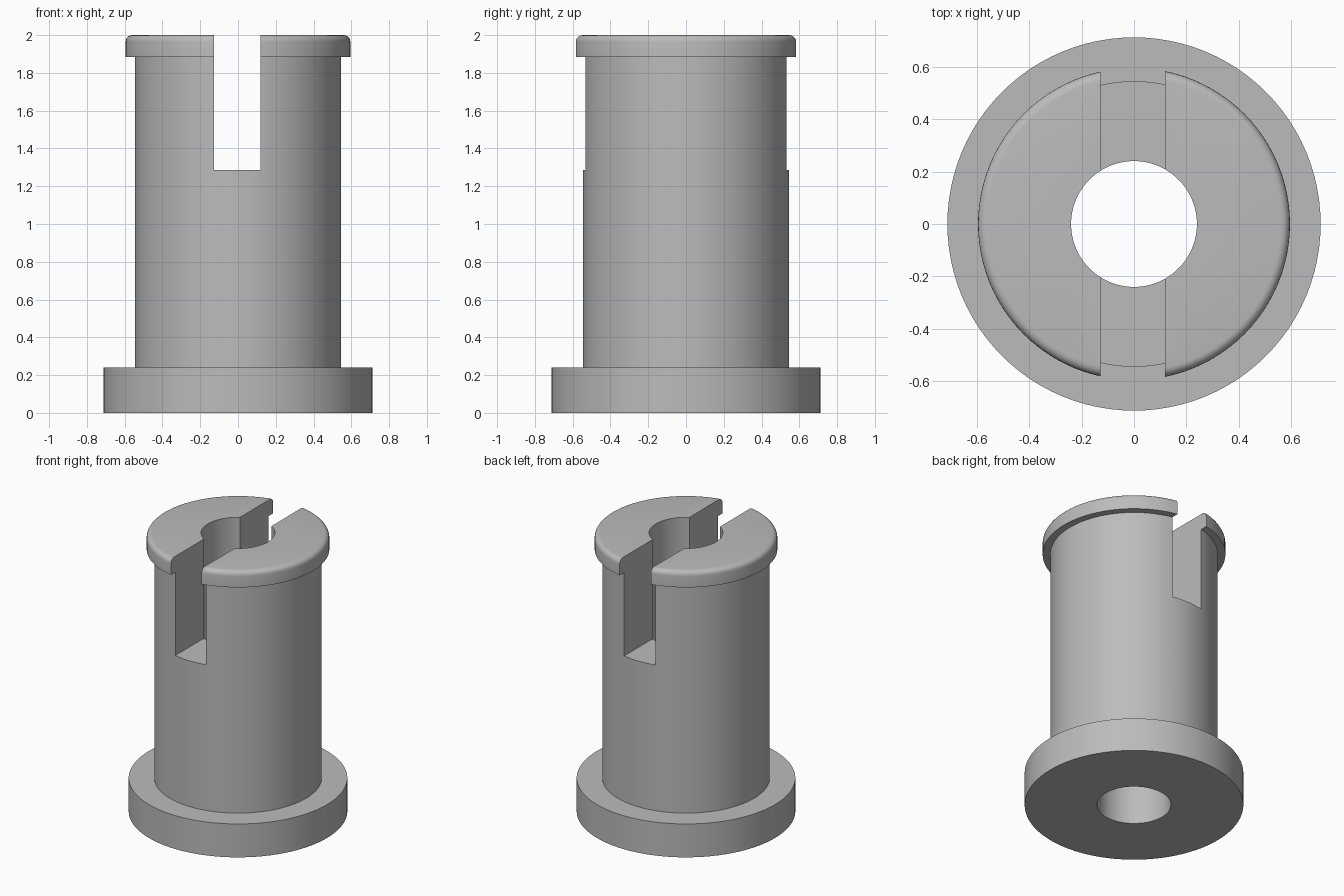
import bpy
import bmesh
import math

cube = bpy.data.objects.get("Cube")
if cube:
    bpy.data.objects.remove(cube, do_unlink=True)

# Single plain grey material
grey = bpy.data.materials.new("plain_grey")
grey.use_nodes = True
colour = (0.5, 0.5, 0.5, 1)
grey.diffuse_color = colour
grey.node_tree.nodes["Principled BSDF"].inputs["Base Color"].default_value = colour

SEGMENTS = 96
BORE, BODY, LIP, FLANGE = 0.24, 0.545, 0.595, 0.712
FLANGE_TOP, LIP_BOTTOM, TOP = 0.24, 1.885, 2.0
ROUND = 0.035


def lathe(name, profile):
    """Revolve a closed (radius, z) outline around the z axis."""
    bm = bmesh.new()
    rings = []
    for i in range(SEGMENTS):
        a = math.tau * i / SEGMENTS
        rings.append([bm.verts.new((r * math.cos(a), r * math.sin(a), z)) for r, z in profile])
    n = len(profile)
    for i, ring in enumerate(rings):
        following = rings[(i + 1) % SEGMENTS]
        for j in range(n):
            k = (j + 1) % n
            bm.faces.new((ring[j], following[j], following[k], ring[k]))
    bmesh.ops.recalc_face_normals(bm, faces=bm.faces)
    mesh = bpy.data.meshes.new(name)
    bm.to_mesh(mesh)
    bm.free()
    mesh.materials.append(grey)
    obj = bpy.data.objects.new(name, mesh)
    bpy.context.collection.objects.link(obj)
    return obj


# Flanged bushing: bore, flange, barrel and lip with a rounded top edge
rounded = [(LIP - ROUND + ROUND * math.cos(t), TOP - ROUND + ROUND * math.sin(t))
           for t in (math.pi / 2 * s / 5 for s in range(6))]
bushing = lathe("flanged_bushing", [
    (BORE, 0), (FLANGE, 0), (FLANGE, FLANGE_TOP), (BODY, FLANGE_TOP),
    (BODY, LIP_BOTTOM), (LIP, LIP_BOTTOM), *rounded, (BORE, TOP)])

# Slot cut straight through the upper end, front to back
SLOT_LEFT, SLOT_RIGHT, SLOT_FLOOR, CUT_TOP = -0.127, 0.119, 1.287, 2.2
bpy.ops.mesh.primitive_cube_add(
    size=1, location=((SLOT_LEFT + SLOT_RIGHT) / 2, 0, (SLOT_FLOOR + CUT_TOP) / 2))
cutter = bpy.context.object
cutter.name = "slot_cutter"
cutter.scale = (SLOT_RIGHT - SLOT_LEFT, 2, CUT_TOP - SLOT_FLOOR)
cutter.data.materials.append(grey)
cutter.hide_render = True

bpy.ops.object.select_all(action="DESELECT")
bushing.select_set(True)
bpy.context.view_layer.objects.active = bushing
cut = bushing.modifiers.new("slot", "BOOLEAN")
cut.operation = "DIFFERENCE"
cut.solver = "EXACT"
cut.object = cutter
bpy.ops.object.modifier_apply(modifier=cut.name)
bpy.data.objects.remove(cutter, do_unlink=True)

# Smooth curved walls, keep the machined edges crisp
bpy.ops.object.shade_smooth_by_angle(angle=math.radians(30))
